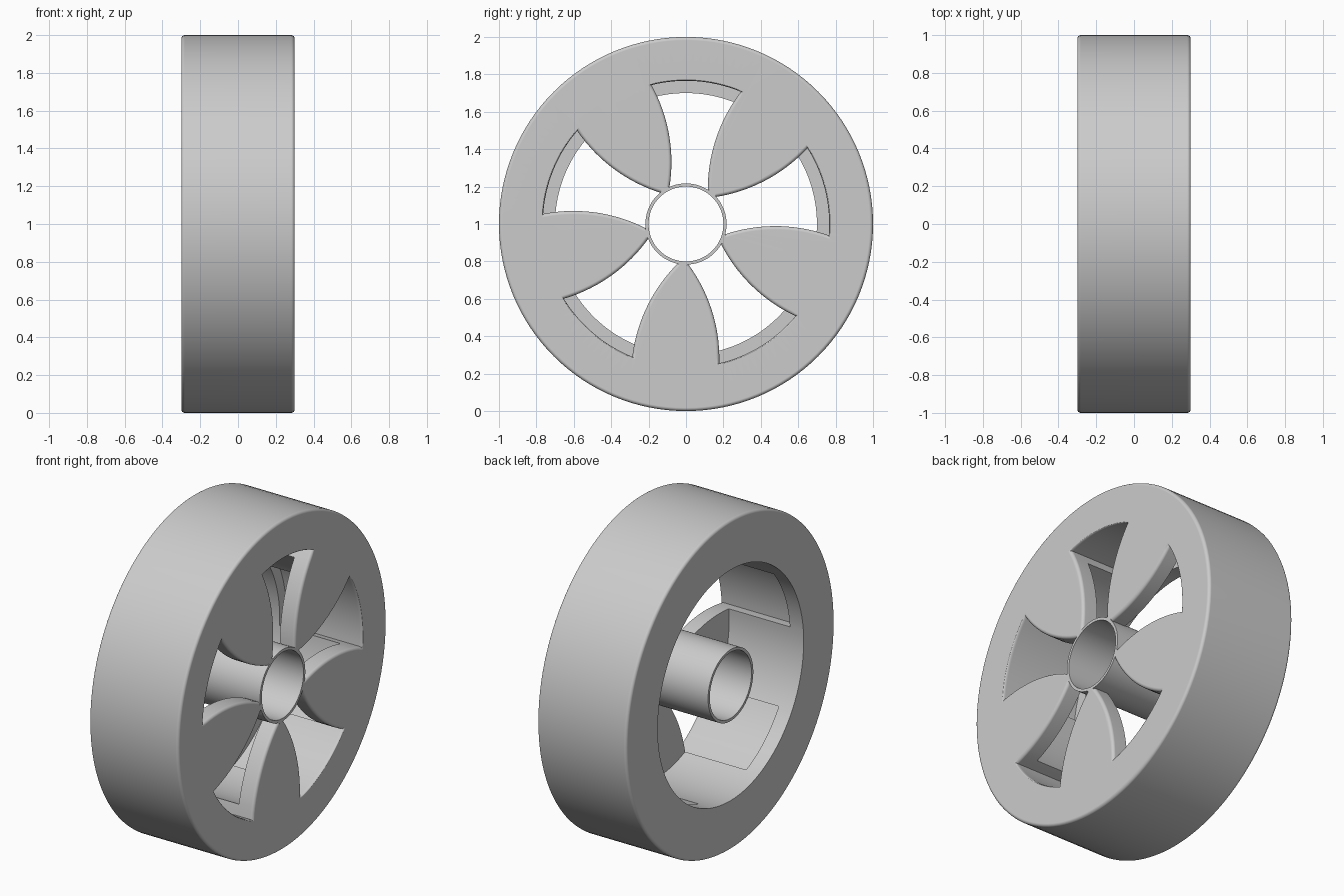
import bpy, bmesh, math

cube = bpy.data.objects.get("Cube")
if cube:
    bpy.data.objects.remove(cube, do_unlink=True)

grey = bpy.data.materials.new("light grey")
grey.use_nodes = True
COLOUR = (0.6, 0.6, 0.6, 1)
grey.diffuse_color = COLOUR
grey.node_tree.nodes["Principled BSDF"].inputs["Base Color"].default_value = COLOUR

SIDES = 128
SPOKES = 5
FILLET = 0.018
HALF = 0.3      # half the wheel width


def skin_loops(bm, loops, closed):
    """Bridge equal-length vertex loops; cap the ends unless closed."""
    rings = [[bm.verts.new(p) for p in loop] for loop in loops]
    n = len(rings[0])
    pairs = list(zip(rings, rings[1:]))
    if closed:
        pairs.append((rings[-1], rings[0]))
    for a, b in pairs:
        for i in range(n):
            j = (i + 1) % n
            bm.faces.new((a[i], a[j], b[j], b[i]))
    if not closed:
        bm.faces.new(rings[0])
        bm.faces.new(rings[-1])


def finish(name, bm):
    bmesh.ops.recalc_face_normals(bm, faces=bm.faces)
    mesh = bpy.data.meshes.new(name)
    bm.to_mesh(mesh)
    bm.free()
    mesh.materials.append(grey)
    obj = bpy.data.objects.new(name, mesh)
    bpy.context.collection.objects.link(obj)
    return obj


def activate(obj):
    bpy.ops.object.select_all(action='DESELECT')
    obj.select_set(True)
    bpy.context.view_layer.objects.active = obj


def smooth(obj):
    activate(obj)
    bpy.ops.object.shade_smooth_by_angle(angle=math.radians(35))
    obj.modifiers.new("even_normals", 'WEIGHTED_NORMAL').keep_sharp = True


def lathe(name, profile):
    """Turn a closed (x, radius) profile about the axle."""
    bm = bmesh.new()
    angles = [math.tau * i / SIDES for i in range(SIDES)]
    skin_loops(bm, [[(x, r * math.cos(a), 1 + r * math.sin(a)) for a in angles]
                    for x, r in profile], True)
    return finish(name, bm)


def slot_outline(grow):
    """Flared slot between two petal spokes, as (along, across) points."""
    side = []
    for i in range(17):
        u = 0.19 + (0.727 - 0.19) * i / 16
        side.append((u, 0.95 - math.sqrt((0.85 - grow) ** 2 - (u - 0.26) ** 2)))
    u, v = side[-1]
    r, half = math.hypot(u, v), math.atan2(v, u)
    arc = [(r * math.cos(half * (1 - i / 8)), r * math.sin(half * (1 - i / 8)))
           for i in range(1, 16)]
    return side + arc + [(u, -v) for u, v in reversed(side)]


# Rim and spoke disc: rounded outer edges, deep bore behind the disc
corner = [(FILLET * math.sin(math.pi / 2 * i / 4), FILLET * math.cos(math.pi / 2 * i / 4))
          for i in range(5)]
edge = 1 - FILLET
shoulder = HALF - FILLET
profile = [(-shoulder - c, edge + s) for s, c in corner]
profile += [(shoulder + s, edge + c) for s, c in corner]
profile += [(HALF, 0.21), (0.2, 0.21), (0.2, 0.7), (-HALF, 0.7)]
wheel = lathe("wheel_body", profile)

# Slot cutters, widening at the front to round the spoke edges
bm = bmesh.new()
layers = [(-0.21, 0)]
for i in range(5):
    a = math.pi / 2 * i / 4
    layers.append((shoulder + FILLET * math.sin(a), FILLET * (1 - math.cos(a))))
layers.append((HALF + 0.05, FILLET))
for k in range(SPOKES):
    t = math.radians(13.7) + math.tau * k / SPOKES
    c, s = math.cos(t), math.sin(t)
    skin_loops(bm, [[(x, u * c - v * s, 1 + u * s + v * c) for u, v in slot_outline(g)]
                    for x, g in layers], False)
cutter = finish("slot_cutter", bm)
cutter.hide_render = True

cut = wheel.modifiers.new("slots", 'BOOLEAN')
cut.operation = 'DIFFERENCE'
cut.solver = 'EXACT'
cut.object = cutter
activate(wheel)
bpy.ops.object.modifier_apply(modifier="slots")
bpy.data.objects.remove(cutter, do_unlink=True)
smooth(wheel)

# Hub tube through the full width
hub = lathe("hub_tube", [(-HALF, 0.2), (-HALF, 0.217), (HALF, 0.217), (HALF, 0.2)])
smooth(hub)
